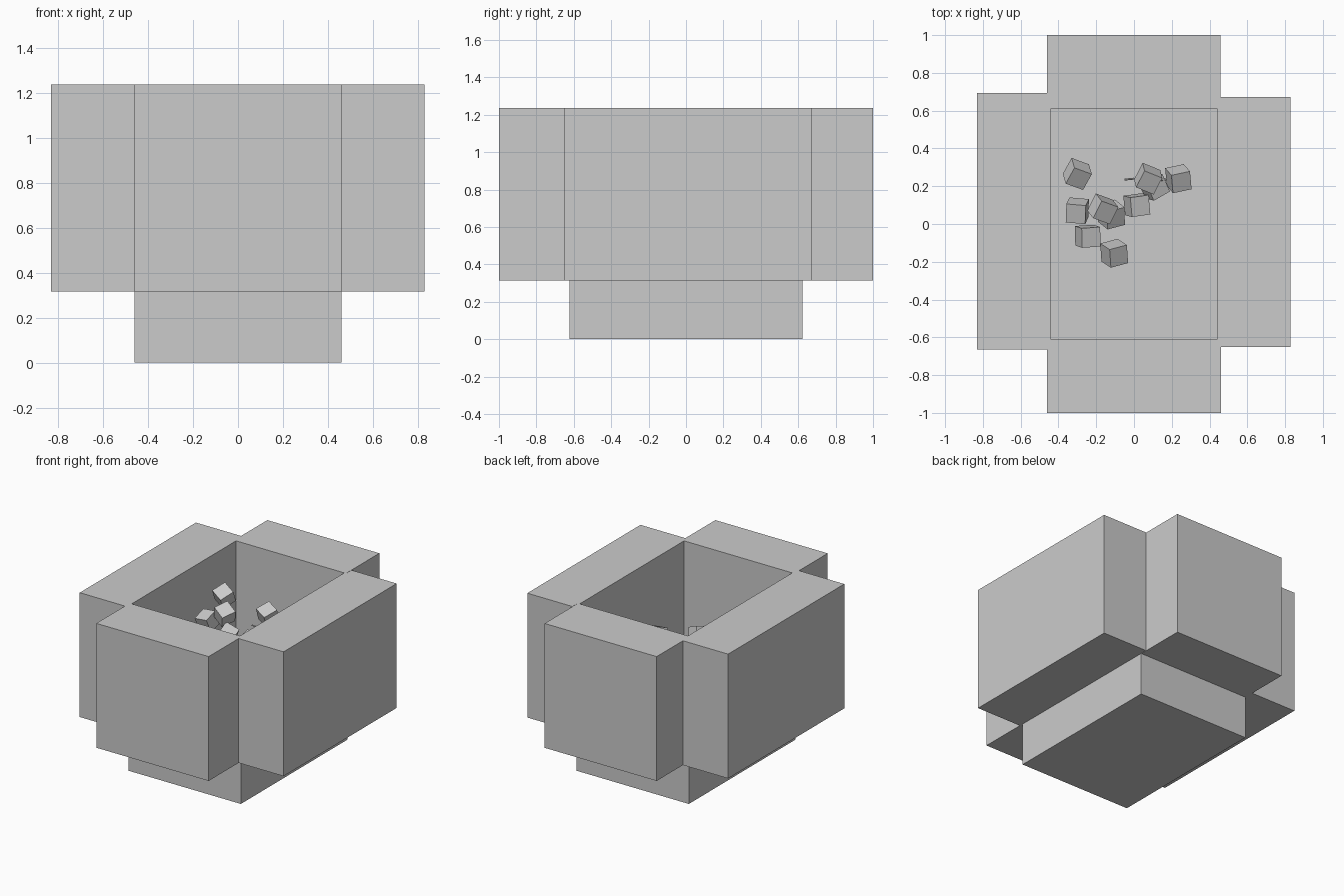
import bpy, bmesh, math
from mathutils import Vector, Euler

if "Cube" in bpy.data.objects:
    bpy.data.objects.remove(bpy.data.objects["Cube"])

grey = bpy.data.materials.new("plain_grey")
grey.diffuse_color = (0.6, 0.6, 0.6, 1)
grey.use_nodes = True
grey.node_tree.nodes["Principled BSDF"].inputs["Base Color"].default_value = grey.diffuse_color


def finish(name, bm):
    me = bpy.data.meshes.new(name)
    bmesh.ops.recalc_face_normals(bm, faces=bm.faces)
    bm.to_mesh(me)
    bm.free()
    me.materials.append(grey)
    ob = bpy.data.objects.new(name, me)
    bpy.context.collection.objects.link(ob)
    return ob


def block(name, lo, hi):
    """Axis-aligned block between two corners."""
    bm = bmesh.new()
    bmesh.ops.create_cube(bm, size=1)
    lo, hi = Vector(lo), Vector(hi)
    for v in bm.verts:
        v.co = (lo + hi) / 2 + v.co * (hi - lo)
    return finish(name, bm)


TOP, LIP = 1.235, 0.315

# Inner bin: thin-walled open box standing on the ground
X, Y, IX, IY = 0.459, 0.622, 0.443, 0.61
block("bin_floor", (-X, -Y, 0), (X, Y, 0.015))
for side, s in (("left", -1), ("right", 1)):
    a, b = sorted((s * IX, s * X))
    block("bin_wall_" + side, (a, -Y, 0.015), (b, Y, TOP))
for side, s in (("front", -1), ("back", 1)):
    a, b = sorted((s * IY, s * Y))
    block("bin_wall_" + side, (-IX, a, 0.015), (IX, b, TOP))

# Four thick padding blocks around the upper part
block("side_block_left", (-0.83, -0.665, LIP), (-X, 0.693, TOP))
block("side_block_right", (X, -0.65, LIP), (0.828, 0.673, TOP))
block("end_block_front", (-0.46, -1, LIP), (0.46, -Y, TOP))
block("end_block_back", (-0.46, Y, LIP), (0.457, 1, TOP))

# Small loose cubes tumbling inside: centre, tilt in degrees
cubes = [
    ((-0.30, 0.265, 1.00), (25, 20, -20)),
    ((-0.30, 0.07, 0.89), (20, -8, -5)),
    ((-0.165, 0.08, 0.97), (15, 25, -20)),
    ((-0.12, 0.05, 0.84), (30, 25, 15)),
    ((-0.245, -0.065, 0.80), (8, 20, 4)),
    ((-0.105, -0.155, 0.80), (25, 25, 15)),
    ((0.015, 0.10, 0.80), (8, 20, 8)),
    ((0.075, 0.24, 0.97), (20, 15, -22)),
    ((0.105, 0.20, 0.82), (20, 20, 30)),
    ((0.235, 0.24, 0.86), (25, 15, 12)),
]
for i, (pos, rot) in enumerate(cubes):
    bm = bmesh.new()
    bmesh.ops.create_cube(bm, size=0.104)
    ob = finish("small_cube_%d" % (i + 1), bm)
    ob.location = pos
    ob.rotation_euler = Euler([math.radians(r) for r in rot])

# Thin bent strand lying among the cubes
cu = bpy.data.curves.new("thin_strand", 'CURVE')
cu.dimensions = '3D'
cu.bevel_depth = 0.005
cu.bevel_resolution = 1
sp = cu.splines.new('POLY')
pts = [(-0.05, 0.235, 0.86), (0.0, 0.24, 0.85), (0.08, 0.23, 0.88), (0.17, 0.235, 0.86)]
sp.points.add(len(pts) - 1)
for p, co in zip(sp.points, pts):
    p.co = (*co, 1)
cu.materials.append(grey)
bpy.context.collection.objects.link(bpy.data.objects.new("thin_strand", cu))
